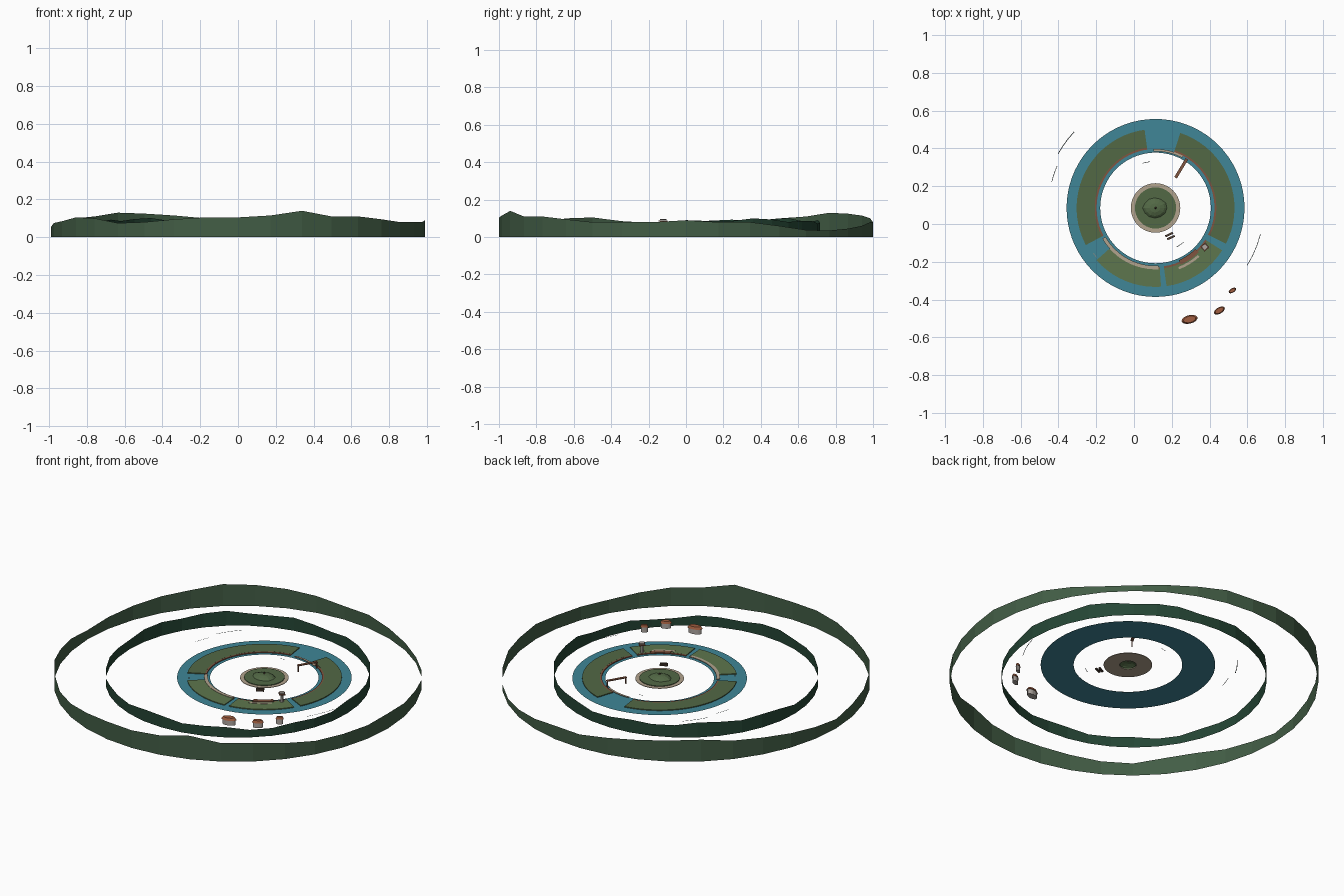
import bpy, bmesh, math
from mathutils import Vector, Matrix

if "Cube" in bpy.data.objects:
    bpy.data.objects.remove(bpy.data.objects["Cube"])

CX, CY = 0.114, 0.085          # centre of the lagoon


def mat(name, rgb):
    m = bpy.data.materials.new(name)
    m.diffuse_color = (*rgb, 1)
    m.use_nodes = True
    m.node_tree.nodes["Principled BSDF"].inputs["Base Color"].default_value = m.diffuse_color
    return m


WATER = mat("water", (0.05, 0.24, 0.31))
GRASS = mat("grass", (0.085, 0.14, 0.06))
LIGHT = mat("light_grass", (0.11, 0.18, 0.075))
SAND = mat("sand", (0.45, 0.37, 0.27))
WOOD = mat("wood", (0.22, 0.09, 0.05))
DARK = mat("dark_wood", (0.08, 0.05, 0.035))
ROOF = mat("roof", (0.35, 0.11, 0.05))
STONE = mat("stone", (0.42, 0.38, 0.35))
FAR = mat("far_hill", (0.055, 0.11, 0.06))
NEAR = mat("near_hill", (0.018, 0.06, 0.035))
FOAM = mat("foam", (0.2, 0.25, 0.25))


def finish(bm, name, material):
    me = bpy.data.meshes.new(name)
    bm.to_mesh(me)
    bm.free()
    ob = bpy.data.objects.new(name, me)
    bpy.context.collection.objects.link(ob)
    me.materials.append(material)
    return ob


def sector(name, r0, r1, a0, a1, z, material, thick=0.0, n=None):
    """Flat ring sector about the lagoon centre, optionally with thickness."""
    n = n or max(3, int((a1 - a0) / 5))
    bm = bmesh.new()
    prev = None
    for i in range(n + 1):
        a = math.radians(a0 + (a1 - a0) * i / n)
        c, s = math.cos(a), math.sin(a)
        cur = [bm.verts.new((CX + r * c, CY + r * s, z)) for r in (r0, r1)]
        if prev:
            bm.faces.new((prev[0], prev[1], cur[1], cur[0]))
        prev = cur
    bmesh.ops.remove_doubles(bm, verts=bm.verts, dist=1e-5)
    if thick:
        ext = bmesh.ops.extrude_face_region(bm, geom=bm.faces[:])
        for v in ext["geom"]:
            if isinstance(v, bmesh.types.BMVert):
                v.co.z -= thick
        bmesh.ops.recalc_face_normals(bm, faces=bm.faces)
    return finish(bm, name, material)


def ridge(name, rx, ry, heights, z0, material):
    """Closed vertical ribbon with an uneven top."""
    bm = bmesh.new()
    n = len(heights)
    cols = []
    for i, h in enumerate(heights):
        a = 2 * math.pi * i / n
        x, y = rx * math.cos(a), ry * math.sin(a)
        cols.append((bm.verts.new((x, y, z0)), bm.verts.new((x, y, h))))
    for i in range(n):
        a, b = cols[i], cols[(i + 1) % n]
        bm.faces.new((a[0], b[0], b[1], a[1]))
    return finish(bm, name, material)


def box(name, loc, size, rot, material):
    bm = bmesh.new()
    M = (Matrix.Translation(loc) @ Matrix.Rotation(math.radians(rot), 4, 'Z')
         @ Matrix.Diagonal((*size, 1)))
    bmesh.ops.create_cube(bm, size=1, matrix=M)
    return finish(bm, name, material)


def cone(name, x, y, z0, z1, r0, r1, material, squash=1.0, rot=0, sides=12):
    bm = bmesh.new()
    M = (Matrix.Translation((x, y, (z0 + z1) / 2))
         @ Matrix.Rotation(math.radians(rot), 4, 'Z') @ Matrix.Diagonal((1, squash, 1, 1)))
    bmesh.ops.create_cone(bm, cap_ends=True, segments=sides, radius1=r0, radius2=r1,
                          depth=z1 - z0, matrix=M)
    return finish(bm, name, material)


# Hill ribbons (heights in 10 degree steps, in hundredths)
outer = [9, 8, 8, 6, 3.8, 3.5, 4.5, 6, 8, 8, 10, 11.5, 12.5, 13, 11, 10, 8.5, 7,
         5.5, 7.5, 8.5, 10.5, 10, 7.5, 8, 9.5, 10.5, 10.5, 11.5, 14, 11, 11, 9.5, 8, 8, 8]
ridge("outer_hills", 0.99, 1.0, [h / 100 for h in outer], 0.0, FAR)
inner = [0.079 + 0.010 * math.sin(math.radians(i * 30 + 20)) + 0.008 * math.cos(i * 1.9)
         + 0.010 * math.cos(math.radians(i * 10 - 90)) for i in range(36)]
ridge("inner_hills", 0.716, 0.716, inner, 0.013, NEAR)

# Lagoon water ring and planted banks
sector("water_ring", 0.293, 0.471, 0, 360, 0.035, WATER, n=72)
banks = [(98, 208, GRASS), (221.5, 274, LIGHT), (278, 327.5, LIGHT), (333, 431.7, GRASS)]
for i, (a0, a1, m) in enumerate(banks):
    sector(f"bank_{i}", 0.322, 0.418, a0, a1, 0.041, m, thick=0.005)
    sector(f"bank_edge_{i}", 0.312, 0.322, a0, a1, 0.0405, WOOD, thick=0.005)

# Sand paths, deck and shore strips
sector("path_left", 0.306, 0.325, 210, 273, 0.043, SAND, thick=0.003)
sector("path_top", 0.300, 0.312, 62, 92, 0.043, SAND, thick=0.003)
sector("path_right", 0.335, 0.348, 291, 312, 0.043, SAND, thick=0.003)
sector("curved_deck", 0.303, 0.328, 294, 314, 0.046, WOOD, thick=0.006)

# Central island with mound
sector("island_sand", 0.045, 0.131, 0, 360, 0.036, SAND, thick=0.003, n=40)
sector("island_grass", 0.045, 0.109, 0, 360, 0.040, GRASS, thick=0.004, n=40)
bm = bmesh.new()
rings = []
for r, z in ((0.063, 0.040), (0.050, 0.049), (0.028, 0.056)):
    rings.append([bm.verts.new((CX - 0.003 + r * math.cos(k * math.pi / 6) * (1 + 0.06 * math.sin(2.3 * k)),
                                CY + 0.85 * r * math.sin(k * math.pi / 6), z)) for k in range(12)])
peak = bm.verts.new((CX, CY, 0.059))
for k in range(12):
    j = (k + 1) % 12
    for lo, hi in zip(rings, rings[1:]):
        bm.faces.new((lo[k], lo[j], hi[j], hi[k]))
    bm.faces.new((rings[-1][k], rings[-1][j], peak))
finish(bm, "island_mound", GRASS)
cone("island_marker", CX, CY, 0.057, 0.068, 0.006, 0.002, DARK, sides=8)

# Raised pier with posts
p0, p1 = Vector((0.22, 0.245)), Vector((0.28, 0.345))
mid, ang = (p0 + p1) / 2, math.degrees(math.atan2(*(p1 - p0).yx))
box("pier_deck", (*mid, 0.074), ((p1 - p0).length, 0.016, 0.005), ang, WOOD)
for i, t in enumerate((0.03, 0.97)):
    q = p0.lerp(p1, t)
    box(f"pier_post_{i}", (*q, 0.054), (0.006, 0.006, 0.036), ang, WOOD)

# Floating planks
for i, (x, y) in enumerate(((0.186, -0.056), (0.195, -0.072))):
    box(f"float_{i}", (x, y, 0.040), (0.044, 0.011, 0.008), 25, DARK)

# Lookout tower
TX, TY = 0.375, -0.122
cone("tower_body", TX, TY, 0.040, 0.084, 0.010, 0.008, STONE, sides=8)
box("tower_platform", (TX, TY, 0.087), (0.034, 0.034, 0.005), 40, WOOD)
box("tower_cap", (TX, TY, 0.095), (0.026, 0.026, 0.006), 40, STONE)

# Oval huts on the shore
huts = [(0.294, -0.505, 0.032, 0.043, 14), (0.452, -0.458, 0.038, 0.032, 30),
        (0.521, -0.352, 0.036, 0.022, 32)]
for i, (x, y, z, r, rot) in enumerate(huts):
    cone(f"hut_wall_{i}", x, y, z, z + 0.030, r * 0.85, r * 0.85, STONE, 0.52, rot, 16)
    cone(f"hut_roof_{i}", x, y, z + 0.029, z + 0.043, r, r * 0.75, ROOF, 0.52, rot, 16)

# Thin ripple lines
for i, (r, a0, a1, w, z) in enumerate(((0.588, 137, 151, 0.004, 0.048), (0.565, 157, 166, 0.003, 0.048),
                                       (0.571, -32, -14, 0.003, 0.048), (0.245, 97, 106, 0.003, 0.04),
                                       (0.233, 298, 309, 0.003, 0.04), (0.405, 216, 220, 0.004, 0.042))):
    sector(f"ripple_{i}", r, r + w, a0, a1, z, FOAM)
